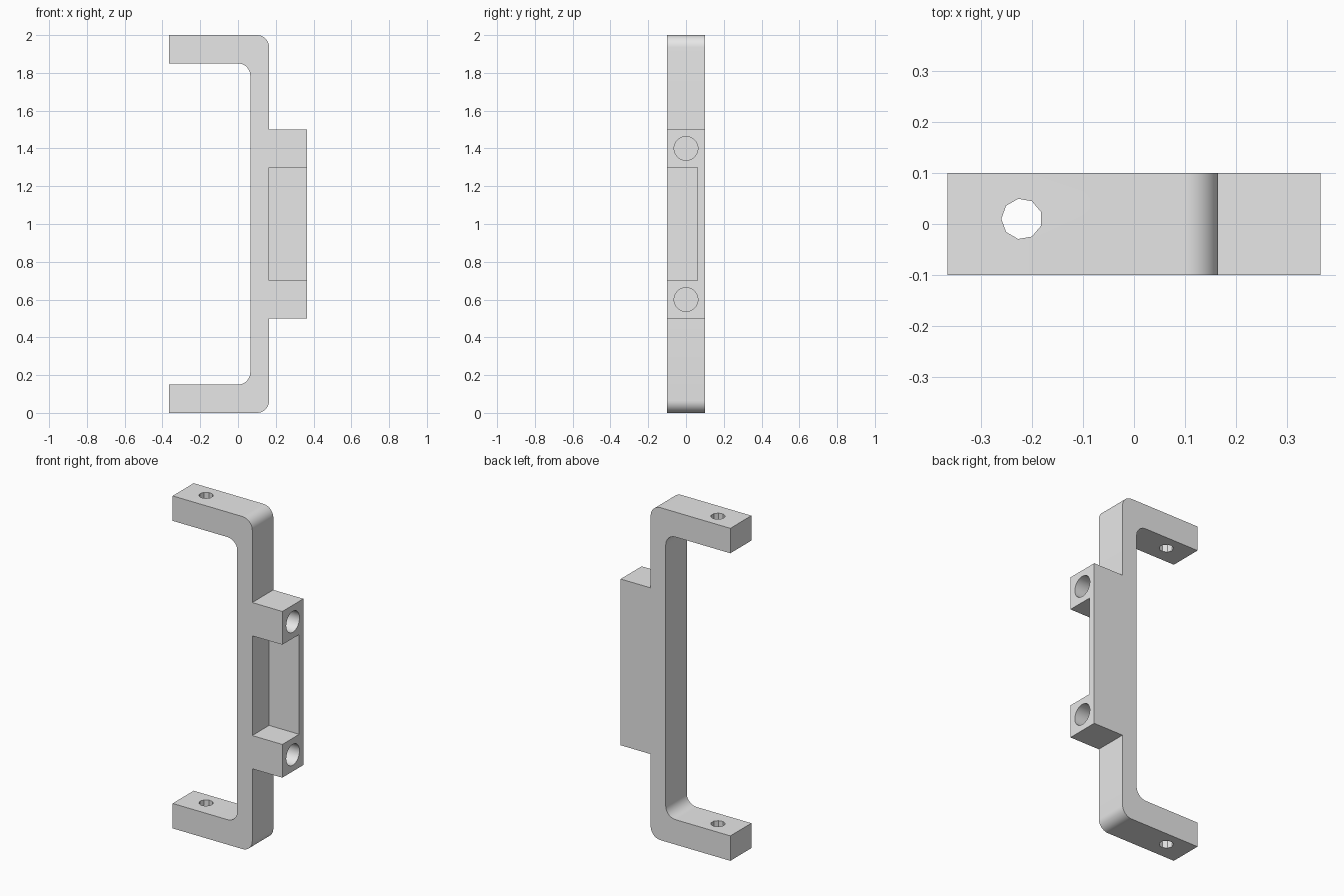
import bpy
import bmesh
import math
from mathutils import Matrix, Vector

if "Cube" in bpy.data.objects:
    bpy.data.objects.remove(bpy.data.objects["Cube"], do_unlink=True)

HALF_WIDTH = 0.1
MID = 1.0

grey = bpy.data.materials.new("light grey")
grey.use_nodes = True
grey.diffuse_color = (0.8, 0.8, 0.8, 1)
grey.node_tree.nodes["Principled BSDF"].inputs["Base Color"].default_value = (0.8, 0.8, 0.8, 1)


def make_object(name, bm):
    bmesh.ops.recalc_face_normals(bm, faces=bm.faces)
    mesh = bpy.data.meshes.new(name)
    bm.to_mesh(mesh)
    bm.free()
    mesh.materials.append(grey)
    obj = bpy.data.objects.new(name, mesh)
    bpy.context.collection.objects.link(obj)
    return obj


def cylinder_cutter(name, sides, radius, depth, matrix):
    bm = bmesh.new()
    bmesh.ops.create_cone(bm, cap_ends=True, segments=sides, radius1=radius,
                          radius2=radius, depth=depth, matrix=matrix)
    return make_object(name, bm)


def box_cutter(name, low, high):
    low, high = Vector(low), Vector(high)
    bm = bmesh.new()
    bmesh.ops.create_cube(bm, size=1, matrix=Matrix.Translation((low + high) / 2)
                          @ Matrix.Diagonal((*(high - low), 1)))
    return make_object(name, bm)


# C-shaped bracket with a mounting block: upper half profile, mirrored below
upper = [(-0.365, 1.85), (-0.365, 2), (0.165, 2), (0.165, 1.5), (0.365, 1.5)]
lower = [(x, 2 * MID - z) for x, z in reversed(upper)]
profile = upper + lower + [(0.065, 0.15), (0.065, 1.85)]
rounded = [(0.165, 2), (0.165, 0), (0.065, 0.15), (0.065, 1.85)]

bm = bmesh.new()
face = bm.faces.new([bm.verts.new((x, -HALF_WIDTH, z)) for x, z in profile])
sweep = bmesh.ops.extrude_face_region(bm, geom=[face])
moved = [v for v in sweep["geom"] if isinstance(v, bmesh.types.BMVert)]
bmesh.ops.translate(bm, verts=moved, vec=(0, 2 * HALF_WIDTH, 0))


# Round the four bends
def is_bend(edge):
    a, b = (v.co for v in edge.verts)
    return abs(a.y - b.y) > HALF_WIDTH and any(
        math.hypot(a.x - x, a.z - z) < 0.001 for x, z in rounded)


bmesh.ops.bevel(bm, geom=[e for e in bm.edges if is_bend(e)], offset=0.065,
                segments=10, profile=0.5, affect='EDGES', clamp_overlap=False)
bracket = make_object("bracket", bm)

# Pocket in the block, open to the front and outer side
cutters = [box_cutter("pocket_cutter", (0.165, -0.2, 0.7), (0.5, 0.06, 1.3))]

# Nine-sided screw hole through both arms
cutters.append(cylinder_cutter(
    "arm_hole_cutter", 9, 0.04, 3,
    Matrix.Translation((-0.22, 0.01, MID)) @ Matrix.Rotation(math.pi / 2, 4, 'Z')))

# Round blind holes in the outer face of the block
for side in (-1, 1):
    cutters.append(cylinder_cutter(
        "block_hole_cutter", 48, 0.063, 0.4,
        Matrix.Translation((0.365, 0, MID + side * 0.4)) @ Matrix.Rotation(math.pi / 2, 4, 'Y')))

bpy.ops.object.select_all(action='DESELECT')
bpy.context.view_layer.objects.active = bracket
bracket.select_set(True)
for cutter in cutters:
    mod = bracket.modifiers.new("cut", 'BOOLEAN')
    mod.operation = 'DIFFERENCE'
    mod.solver = 'EXACT'
    mod.object = cutter
    bpy.ops.object.modifier_apply(modifier=mod.name)
    bpy.data.objects.remove(cutter, do_unlink=True)

bpy.ops.object.shade_smooth_by_angle(angle=math.radians(30))
